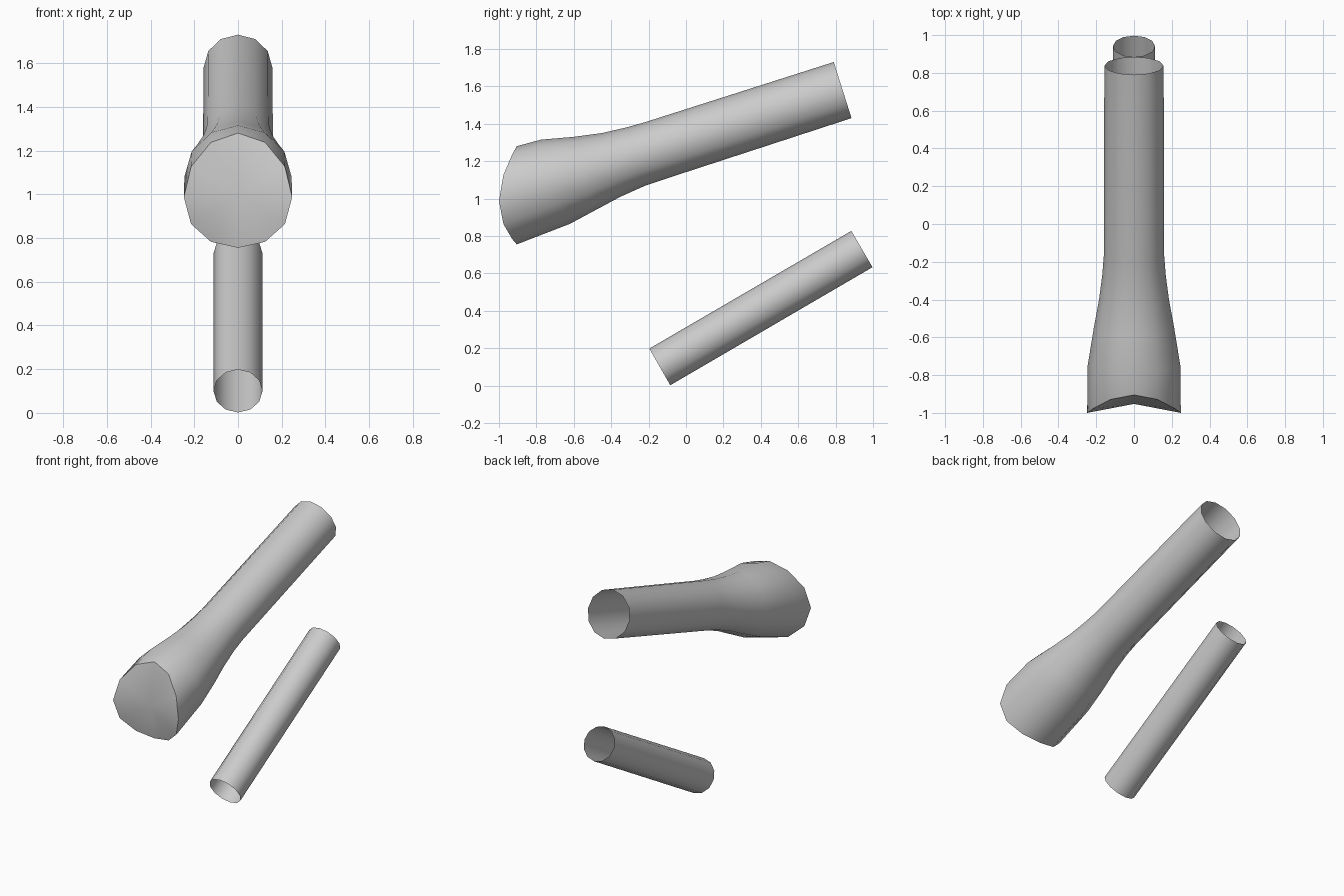
import bpy, bmesh, math

if "Cube" in bpy.data.objects:
    bpy.data.objects.remove(bpy.data.objects["Cube"])

SIDES = 12
grey = bpy.data.materials.new("plain grey")
grey.diffuse_color = (0.6, 0.6, 0.6, 1)
grey.use_nodes = True
grey.node_tree.nodes["Principled BSDF"].inputs["Base Color"].default_value = grey.diffuse_color


def loft(name, rings, cap=False):
    """Rings: top (y, z), bottom (y, z), half width, side shift (y, z)."""
    bm = bmesh.new()
    loops = []
    for (ty, tz), (by, bz), hw, (sy, sz) in rings:
        loop = []
        for i in range(SIDES):
            a = 2 * math.pi * i / SIDES
            c, s = math.cos(a), math.sin(a)
            y = (ty + by) / 2 + (ty - by) / 2 * c + sy * s * s
            z = (tz + bz) / 2 + (tz - bz) / 2 * c + sz * s * s
            loop.append(bm.verts.new((hw * s, y, z)))
        loops.append(loop)
    for a, b in zip(loops, loops[1:]):
        for i in range(SIDES):
            j = (i + 1) % SIDES
            bm.faces.new((a[i], a[j], b[j], b[i]))
    if cap:
        # shallow fan closing the first ring
        ring = loops[0]
        mid = bm.verts.new((0, sum(v.co.y for v in ring) / SIDES,
                            sum(v.co.z for v in ring) / SIDES))
        for i in range(SIDES):
            bm.faces.new((ring[(i + 1) % SIDES], ring[i], mid))
    bmesh.ops.recalc_face_normals(bm, faces=bm.faces)
    # open tubes: make sure the normals point outwards
    f = min(bm.faces, key=lambda f: -f.calc_center_median().x)
    if f.normal.x < 0:
        bmesh.ops.reverse_faces(bm, faces=bm.faces)
    me = bpy.data.meshes.new(name)
    bm.to_mesh(me)
    bm.free()
    me.materials.append(grey)
    ob = bpy.data.objects.new(name, me)
    bpy.context.collection.objects.link(ob)
    bpy.ops.object.select_all(action='DESELECT')
    ob.select_set(True)
    bpy.context.view_layer.objects.active = ob
    bpy.ops.object.shade_smooth_by_angle(angle=math.radians(40))
    return ob


# Upper tube, flaring to a closed, saddle-shaped front end
loft("flared_tube", [
    ((-0.905, 1.28), (-0.905, 0.755), 0.248, (-0.095, -0.03)),
    ((-0.775, 1.315), (-0.62, 0.865), 0.245, (-0.05, -0.01)),
    ((-0.60, 1.33), (-0.49, 0.935), 0.212, (0, 0)),
    ((-0.45, 1.35), (-0.35, 1.01), 0.185, (0, 0)),
    ((-0.32, 1.38), (-0.22, 1.068), 0.168, (0, 0)),
    ((-0.22, 1.408), (-0.12, 1.102), 0.160, (0, 0)),
    ((0.79, 1.73), (0.885, 1.43), 0.157, (0, 0)),
], cap=True)

# Lower straight tube, open at both ends
loft("straight_tube", [
    ((-0.196, 0.198), (-0.084, 0.002), 0.112, (0, 0)),
    ((0.884, 0.827), (0.997, 0.633), 0.112, (0, 0)),
])
